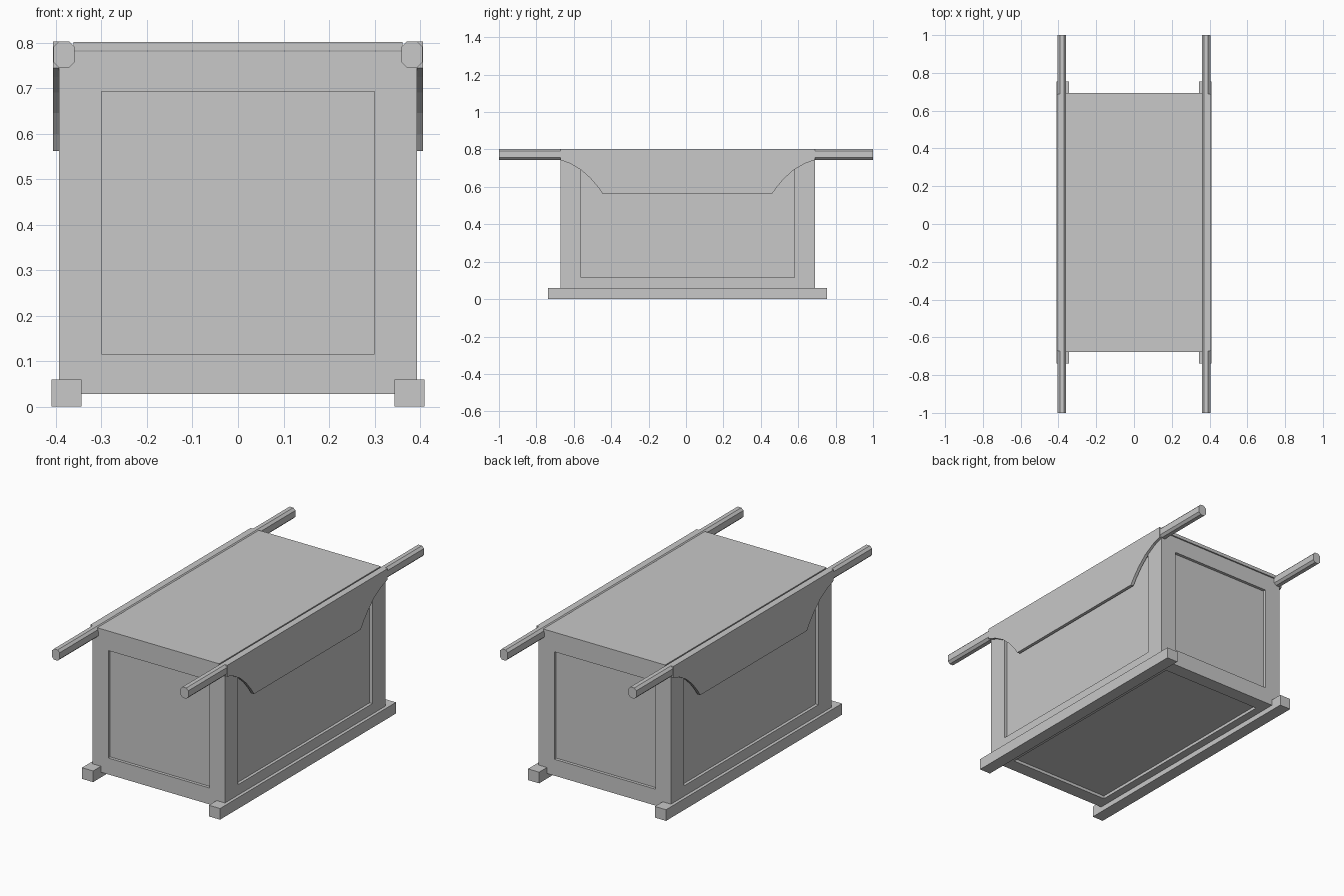
import bpy, bmesh
from mathutils import Vector

old = bpy.data.objects.get("Cube")
if old:
    bpy.data.objects.remove(old)

grey = bpy.data.materials.new("pale_grey")
grey.use_nodes = True
colour = (0.58, 0.58, 0.58, 1)
grey.diffuse_color = colour
grey.node_tree.nodes["Principled BSDF"].inputs["Base Color"].default_value = colour


def finish(bm, name):
    bmesh.ops.recalc_face_normals(bm, faces=bm.faces)
    mesh = bpy.data.meshes.new(name)
    bm.to_mesh(mesh)
    bm.free()
    mesh.materials.append(grey)
    obj = bpy.data.objects.new(name, mesh)
    bpy.context.collection.objects.link(obj)
    return obj


def box_bm(low, high):
    bm = bmesh.new()
    bmesh.ops.create_cube(bm, size=1)
    low, high = Vector(low), Vector(high)
    for v in bm.verts:
        v.co = (low + high) / 2 + v.co * (high - low)
    return bm


def prism(name, outline, offset):
    """Extrude a closed outline of 3D points by an offset."""
    bm = bmesh.new()
    face = bm.faces.new([bm.verts.new(p) for p in outline])
    new = bmesh.ops.extrude_face_region(bm, geom=[face])["geom"]
    moved = [g for g in new if isinstance(g, bmesh.types.BMVert)]
    bmesh.ops.translate(bm, verts=moved, vec=offset)
    # extruding leaves the first cap in place, so the solid is closed
    return finish(bm, name)


# Chest with a recessed panel on every side except the top
low, high = Vector((-0.393, -0.672, 0.028)), Vector((0.393, 0.689, 0.781))
bm = box_bm(low, high)
bm.normal_update()
margin = Vector((0.093, 0.11, 0.088))
depth = 0.016
for face in [f for f in bm.faces if f.normal.z < 0.5]:
    normal = face.normal.copy()
    centre = face.calc_center_median()
    edge = margin.copy()
    if normal.z < -0.5:
        edge.y = 0.075
    bmesh.ops.inset_individual(bm, faces=[face], thickness=0.05)
    for step in (0, depth):
        if step:
            bmesh.ops.inset_individual(bm, faces=[face], thickness=0.001)
        for v in face.verts:
            for i in range(3):
                if abs(normal[i]) < 0.5:
                    side = 1 if v.co[i] > centre[i] else -1
                    v.co[i] = (high[i] - edge[i]) if side > 0 else (low[i] + edge[i])
                else:
                    v.co[i] = centre[i] - normal[i] * step
finish(bm, "chest_body")

# Flat lid between the carrying poles
finish(box_bm((-0.362, -0.677, 0.783), (0.362, 0.694, 0.801)), "lid")

# Lower edge of the side apron, as (y, z)
apron = [(-0.672, 0.803), (-0.672, 0.744), (-0.62, 0.725), (-0.56, 0.69),
         (-0.51, 0.645), (-0.47, 0.598), (-0.445, 0.562),
         (0.46, 0.562), (0.485, 0.598), (0.525, 0.645),
         (0.575, 0.69), (0.635, 0.725), (0.689, 0.744), (0.689, 0.803)]

# Chamfered pole section, as (x, z)
c = 0.012
x0, x1, z0, z1 = 0.359, 0.405, 0.745, 0.803
section = [(x0 + c, z0), (x1 - c, z0), (x1, z0 + c), (x1, z1 - c),
           (x1 - c, z1), (x0 + c, z1), (x0, z1 - c), (x0, z0 + c)]

for side, s in (("left", 1), ("right", -1)):
    prism(side + "_apron", [(s * 0.39, y, z) for y, z in apron], (s * 0.017, 0, 0))
    prism(side + "_pole", [(s * x, -1, z) for x, z in section], (0, 2, 0))
    xs = sorted((s * 0.344, s * 0.41))
    finish(box_bm((xs[0], -0.738, 0), (xs[1], 0.755, 0.06)), side + "_skid")
